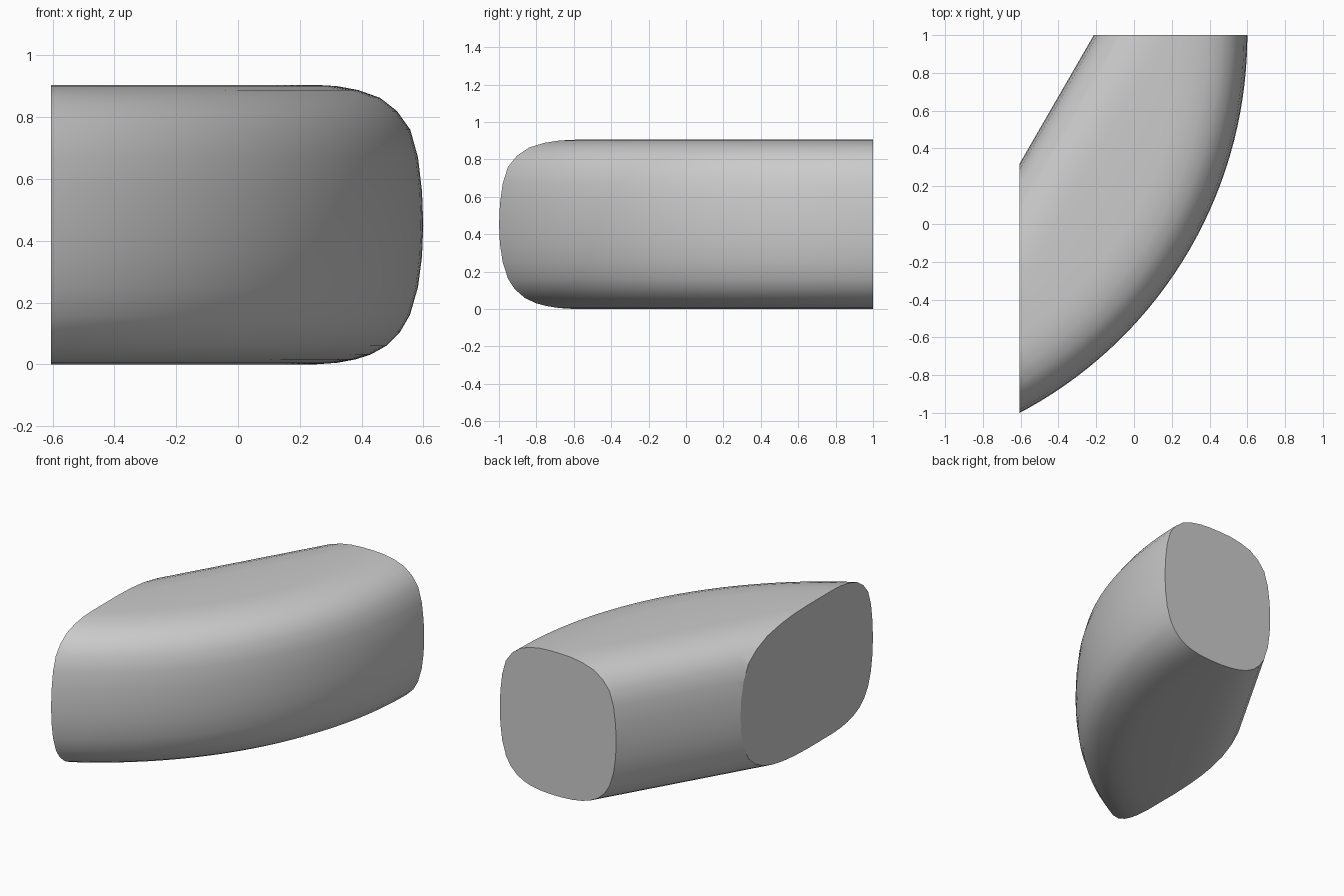
import bpy, bmesh
from math import radians, cos, sin

cube = bpy.data.objects.get("Cube")
if cube:
    bpy.data.objects.remove(cube, do_unlink=True)

# Dimensions: outer arc about a centre, straight inner side, two cut ends
CENTRE_X, CENTRE_Y = -1.662, 1.0
OUTER_RADIUS, INNER_DISTANCE = 2.262, 1.255
CHORD_ANGLE = radians(-30)
END_X, END_Y = -0.605, 1.0
STATIONS = 36

# Rounded edge, bottom to top: (inset from the side, height)
EDGE = [(0.35, 0), (0.28, 0.005), (0.22, 0.016), (0.17, 0.032), (0.12, 0.06),
        (0.075, 0.105), (0.043, 0.16), (0.017, 0.25), (0.004, 0.35), (0, 0.45),
        (0.004, 0.56), (0.017, 0.67), (0.042, 0.76), (0.085, 0.82),
        (0.14, 0.863), (0.21, 0.888), (0.28, 0.901), (0.35, 0.905)]


def ring(bm, angle):
    """One cross-section: up the outer side, then down the inner side."""
    outer = [(OUTER_RADIUS - d, z) for d, z in EDGE]
    inner = [((INNER_DISTANCE + d * 0.95) / cos(angle - CHORD_ANGLE), z)
             for d, z in reversed(EDGE)]
    return [bm.verts.new((CENTRE_X + r * cos(angle), CENTRE_Y + r * sin(angle), z))
            for r, z in outer + inner]


# Loft the curved body
bm = bmesh.new()
start, end = radians(-65), radians(5)
rings = [ring(bm, start + (end - start) * i / STATIONS) for i in range(STATIONS + 1)]
for a, b in zip(rings, rings[1:]):
    for i in range(len(a)):
        j = (i + 1) % len(a)
        bm.faces.new((a[i], a[j], b[j], b[i]))
for face in bm.faces:
    face.smooth = True

# Trim and cap the two flat ends
for point, normal in (((END_X, 0, 0), (-1, 0, 0)), ((0, END_Y, 0), (0, 1, 0))):
    cut = bmesh.ops.bisect_plane(
        bm, geom=bm.verts[:] + bm.edges[:] + bm.faces[:], dist=1e-5,
        plane_co=point, plane_no=normal, clear_outer=True)
    rim = [e for e in cut["geom_cut"] if isinstance(e, bmesh.types.BMEdge)]
    caps = bmesh.ops.edgeloop_fill(bm, edges=rim)["faces"]
    for cap in caps:
        cap.smooth = False
        for edge in cap.edges:
            edge.smooth = False
bmesh.ops.recalc_face_normals(bm, faces=bm.faces[:])

mesh = bpy.data.meshes.new("curved_cushion_segment")
bm.to_mesh(mesh)
bm.free()
body = bpy.data.objects.new("curved_cushion_segment", mesh)
bpy.context.collection.objects.link(body)

# Plain grey material
grey = bpy.data.materials.new("light_grey")
grey.use_nodes = True
colour = (0.6, 0.6, 0.6, 1)
grey.diffuse_color = colour
grey.node_tree.nodes["Principled BSDF"].inputs["Base Color"].default_value = colour
mesh.materials.append(grey)
